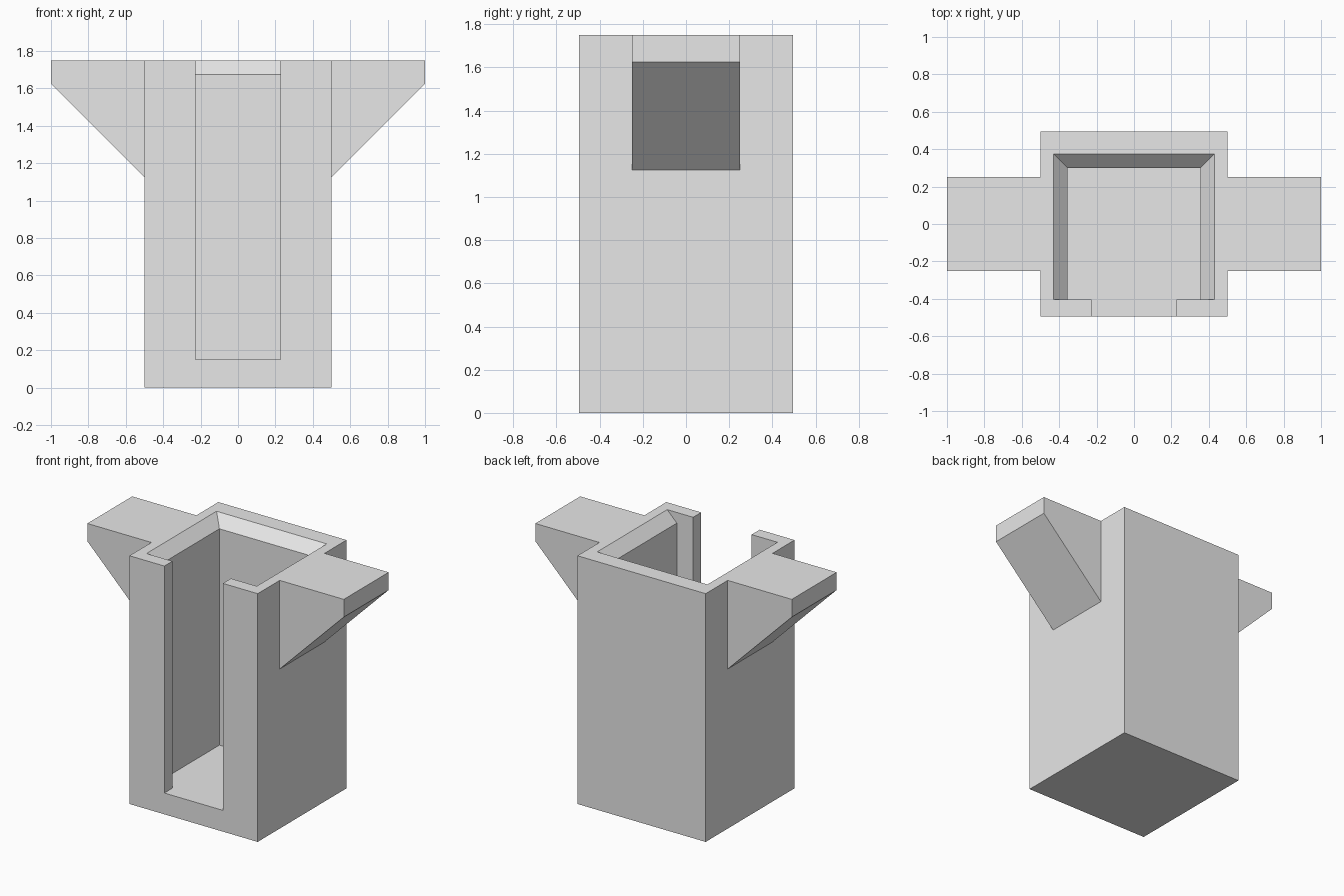
import bpy
import bmesh

default_cube = bpy.data.objects.get("Cube")
if default_cube:
    bpy.data.objects.remove(default_cube, do_unlink=True)

HALF_X, HALF_Y, TOP, FLOOR = 0.5, 0.495, 1.75, 0.15
OVER = 0.05  # cutter overshoot

grey = bpy.data.materials.new("plain_grey")
grey.use_nodes = True
grey.diffuse_color = (0.8, 0.8, 0.8, 1)
grey.node_tree.nodes["Principled BSDF"].inputs["Base Color"].default_value = (0.8, 0.8, 0.8, 1)


def loft(name, rings):
    """Closed solid through a list of matching point rings."""
    bm = bmesh.new()
    loops = [[bm.verts.new(p) for p in ring] for ring in rings]
    for low, high in zip(loops, loops[1:]):
        for i in range(len(low)):
            j = (i + 1) % len(low)
            bm.faces.new((low[i], low[j], high[j], high[i]))
    bm.faces.new(loops[0])
    bm.faces.new(loops[-1])
    bmesh.ops.recalc_face_normals(bm, faces=bm.faces)
    mesh = bpy.data.meshes.new(name)
    bm.to_mesh(mesh)
    bm.free()
    mesh.materials.append(grey)
    obj = bpy.data.objects.new(name, mesh)
    bpy.context.collection.objects.link(obj)
    return obj


def rect(half_x, front, back, z):
    return [(-half_x, front, z), (half_x, front, z), (half_x, back, z), (-half_x, back, z)]


def combine(target, other, operation):
    mod = target.modifiers.new(operation.lower(), "BOOLEAN")
    mod.operation, mod.solver, mod.object = operation, "EXACT", other
    bpy.context.view_layer.objects.active = target
    bpy.ops.object.modifier_apply(modifier=mod.name)
    bpy.data.objects.remove(other, do_unlink=True)


# Upright body block
body = loft("holder_body", [rect(HALF_X, -HALF_Y, HALF_Y, z) for z in (0, TOP)])

# Side arms with sloping undersides
for side in (-1, 1):
    profile = [(0.46, 1.125), (HALF_X, 1.125), (1, 1.625), (1, TOP), (0.46, TOP)]
    arm = loft("side_arm", [[(side * x, y, z) for x, z in profile] for y in (-0.25, 0.25)])
    combine(body, arm, "UNION")

# Pocket with a chamfered rim on three sides
CHAMFER = 0.075
flare = CHAMFER + OVER
pocket = loft("pocket_cutter", [
    rect(0.355, -0.405, 0.30, FLOOR),
    rect(0.355, -0.405, 0.30, TOP - CHAMFER),
    rect(0.355 + flare, -0.405, 0.30 + flare, TOP + OVER),
])
combine(body, pocket, "DIFFERENCE")

# Front slot, open at the top and level with the pocket floor
slot = loft("slot_cutter", [rect(0.228, -HALF_Y - OVER, -0.3, z) for z in (FLOOR, TOP + OVER)])
combine(body, slot, "DIFFERENCE")
